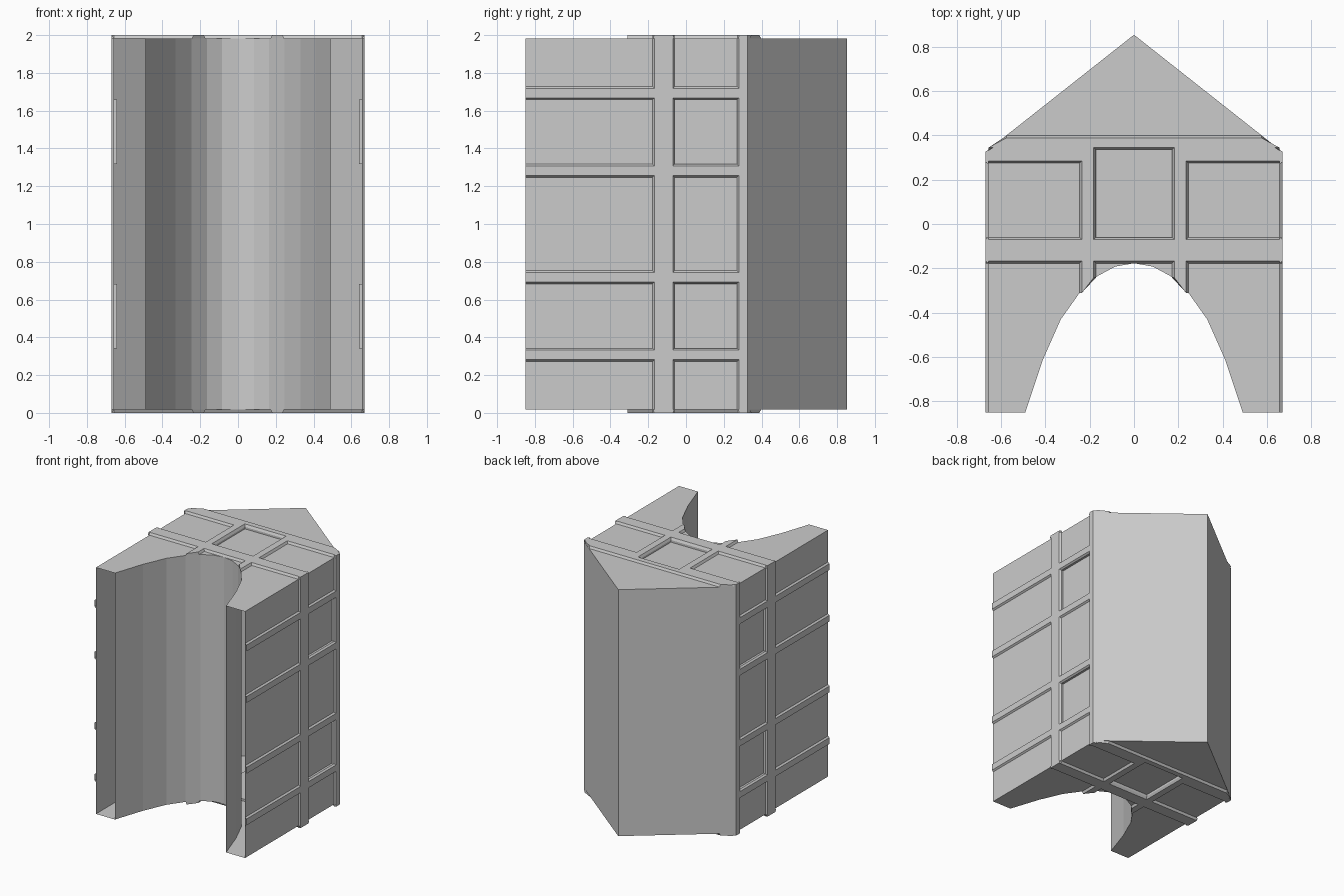
import bpy, bmesh
from mathutils import Vector

if "Cube" in bpy.data.objects:
    bpy.data.objects.remove(bpy.data.objects["Cube"])

WALL, RAIL = 0.657, 0.67      # half width at the panels / at the raised frame
LOW, CH = 0.018, 0.01         # end panel height, frame chamfer


def new_object(name, bm, loc=(0, 0, 0)):
    bmesh.ops.recalc_face_normals(bm, faces=bm.faces[:])
    me = bpy.data.meshes.new(name)
    bm.to_mesh(me)
    bm.free()
    ob = bpy.data.objects.new(name, me)
    ob.location = loc
    bpy.context.collection.objects.link(ob)
    return ob


def open_front(bm):
    """The front ends of the legs and rails are open."""
    gone = [f for f in bm.faces if all(v.co.y < -0.849 for v in f.verts)]
    bmesh.ops.delete(bm, geom=gone, context='FACES')


def box(name, lo, hi):
    bm = bmesh.new()
    bmesh.ops.create_cube(bm, size=1)
    lo, hi = Vector(lo), Vector(hi)
    for v in bm.verts:
        v.co = (lo + hi) / 2 + v.co * (hi - lo)
    return new_object(name, bm)


def strip(bm, pts, axis, place):
    """Raised strip, chamfered along its two outer edges on the given axis."""
    lo, hi = min(p[axis] for p in pts), max(p[axis] for p in pts)
    top = []
    for p in pts:
        q = list(p)
        mid = (lo + hi) / 2
        if len(pts) == 4 or p[axis] in (lo, hi):
            q[axis] += CH if p[axis] < mid else -CH
        top.append(q)
    a = [bm.verts.new(place(*p, 0)) for p in pts]
    b = [bm.verts.new(place(*p, 1)) for p in top]
    bm.faces.new(b)
    for i in range(len(pts)):
        j = (i + 1) % len(pts)
        bm.faces.new((a[i], a[j], b[j], b[i]))


def rect(u0, u1, v0, v1):
    return [(u0, v0), (u1, v0), (u1, v1), (u0, v1)]


# Body: gabled outline with a faceted arch cut in the front
arch = [(0.49, -0.85), (0.41, -0.61), (0.33, -0.43), (0.245, -0.31),
        (0.165, -0.235), (0.085, -0.192)]
half = [(WALL, 0.335), (WALL, -0.85)] + arch
outline = [(0, 0.853)] + half + [(0, -0.177)] + [(-x, y) for x, y in reversed(half)]
bm = bmesh.new()
face = bm.faces.new([bm.verts.new((x, y, LOW)) for x, y in outline])
ext = bmesh.ops.extrude_face_region(bm, geom=[face])
for g in ext['geom']:
    if isinstance(g, bmesh.types.BMVert):
        g.co.z = 2 - LOW
body = new_object("body", bm)

# Deep recessed windows on the sides and both ends
cutters = []
for z0, z1 in ((0.342, 0.683), (1.317, 1.658)):
    for s in (-1, 1):
        xs = sorted((s * 0.64, s * 0.75))
        cutters.append(box("window_cutter", (xs[0], -0.06, z0), (xs[1], 0.27, z1)))
for z0, z1 in ((-0.1, 0.035), (1.965, 2.1)):
    cutters.append(box("end_window_cutter", (-0.175, -0.06, z0), (0.175, 0.337, z1)))
bpy.context.view_layer.objects.active = body
for c in cutters:
    m = body.modifiers.new("window", 'BOOLEAN')
    m.operation, m.solver, m.object = 'DIFFERENCE', 'EXACT', c
    bpy.ops.object.modifier_apply(modifier=m.name)
for c in cutters:
    bpy.data.objects.remove(c, do_unlink=True)
bm = bmesh.new()
bm.from_mesh(body.data)
open_front(bm)
bm.to_mesh(body.data)
bm.free()

# Side frame: two posts and four rails, mirrored left to right
bm = bmesh.new()


def on_side(y, z, t):
    return (RAIL if t else WALL, y, z)


strip(bm, rect(-0.177, -0.06, 0, 2), 0, on_side)
strip(bm, rect(0.27, 0.335, 0, 2), 0, on_side)
for z in (0.307, 0.718, 1.282, 1.693):
    strip(bm, rect(-0.85, 0.3, z - 0.035, z + 0.035), 1, on_side)
open_front(bm)
side = new_object("side_frame", bm)
side.modifiers.new("Mirror", 'MIRROR')

# End frame: bars and posts on the top, mirrored to the underside
bm = bmesh.new()


def on_end(x, y, t):
    return (x, y, 1.0 if t else 1 - LOW)


strip(bm, rect(-RAIL, RAIL, -0.177, -0.06), 1, on_end)
strip(bm, [(-0.655, 0.335), (0.655, 0.335), (0.575, 0.398), (-0.575, 0.398)], 1, on_end)
for s in (-1, 1):
    wing = [(0.19, 0.275), (RAIL, 0.275), (RAIL, 0.323), (0.61, 0.37), (0.19, 0.37)]
    post = [(0.172, -0.242), (0.245, -0.31), (0.245, 0.36), (0.172, 0.36)]
    strip(bm, [(s * x, y) for x, y in wing], 1, on_end)
    strip(bm, [(s * x, y) for x, y in post], 0, on_end)
end = new_object("end_frame", bm, (0, 0, 1))
mir = end.modifiers.new("Mirror", 'MIRROR')
mir.use_axis = (False, False, True)
